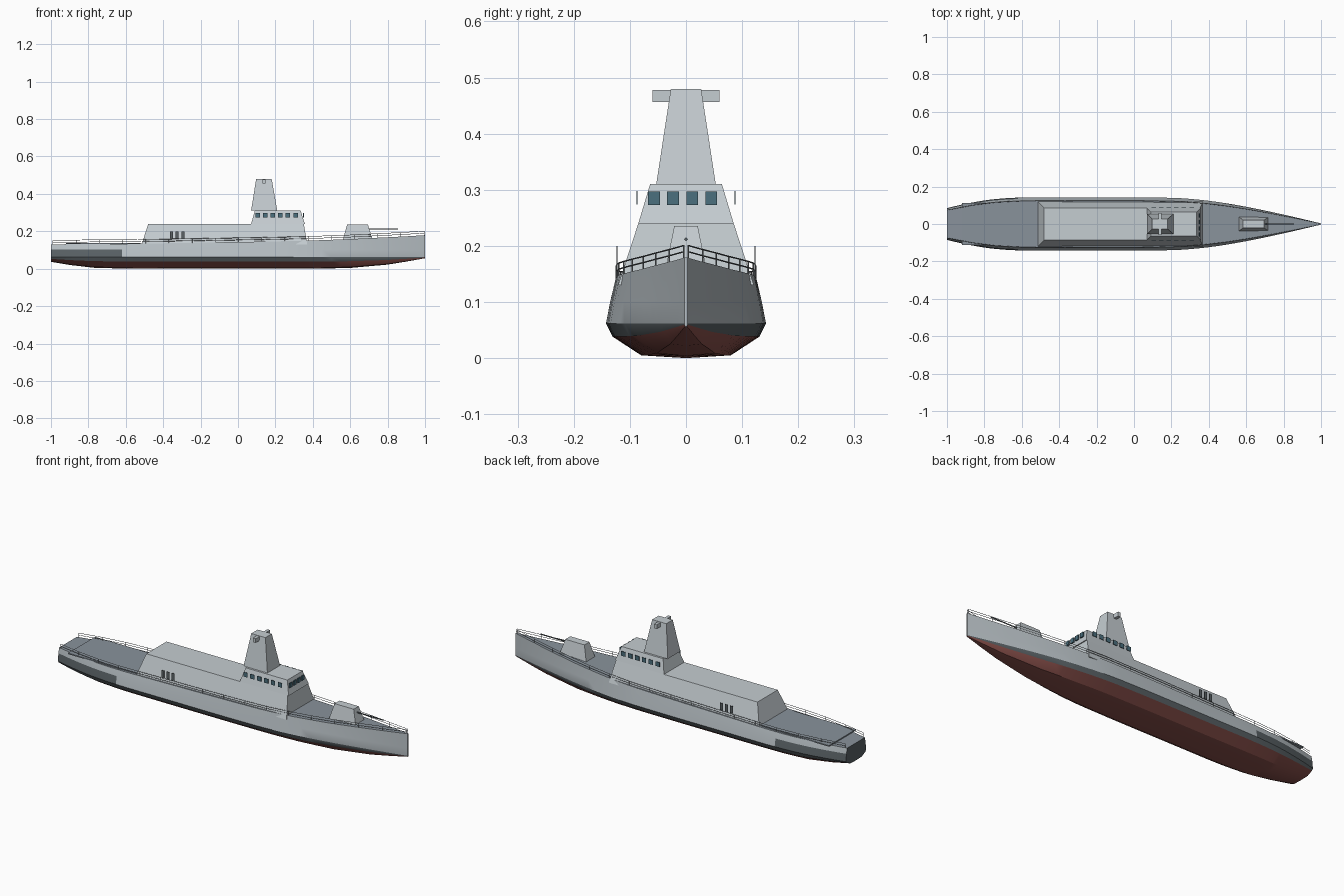
import bpy, bmesh
from mathutils import Vector

if "Cube" in bpy.data.objects:
    bpy.data.objects.remove(bpy.data.objects["Cube"])


def material(name, c):
    m = bpy.data.materials.new(name)
    m.diffuse_color = (*c, 1)
    m.use_nodes = True
    m.node_tree.nodes["Principled BSDF"].inputs["Base Color"].default_value = m.diffuse_color
    return m


GREY = material("hull_grey", (0.48, 0.53, 0.56))
DARK = material("boot_black", (0.10, 0.12, 0.13))
RED = material("bottom_red", (0.25, 0.08, 0.07))
DECK = material("deck_slate", (0.25, 0.29, 0.33))
UPPER = material("upper_grey", (0.56, 0.61, 0.64))
GLASS = material("window_glass", (0.07, 0.16, 0.21))
RAIL = material("rail_grey", (0.25, 0.28, 0.30))

# Stations along the ship: x, half beam, keel height, deck height
STATIONS = [
    (-1, .085, .037, .130), (-.9, .108, .020, .131), (-.77, .130, .005, .132),
    (-.62, .141, .001, .133), (-.4, .142, 0, .136), (.2, .140, 0, .146),
    (.4, .124, 0, .151), (.6, .092, .004, .158), (.8, .050, .022, .168),
    (.9, .027, .038, .173), (1, .003, .056, .179)]
DECK_RATIO = .88


def hull_at(x):
    """Smoothly interpolated half beam, keel and deck height at x."""
    S = STATIONS
    i = max(k for k in range(len(S) - 1) if S[k][0] <= x or k == 0)
    a, b = S[i], S[i + 1]
    h = b[0] - a[0]
    t = (x - a[0]) / h

    def slope(k, j):
        p, q = S[max(k - 1, 0)], S[min(k + 1, len(S) - 1)]
        return (q[j] - p[j]) / (q[0] - p[0])
    beam = ((2*t**3 - 3*t**2 + 1) * a[1] + (t**3 - 2*t**2 + t) * h * slope(i, 1)
            + (3*t**2 - 2*t**3) * b[1] + (t**3 - t**2) * h * slope(i + 1, 1))
    return beam, a[2] + t * (b[2] - a[2]), a[3] + t * (b[3] - a[3])


def finish(bm, name, mats):
    bmesh.ops.recalc_face_normals(bm, faces=bm.faces)
    me = bpy.data.meshes.new(name)
    bm.to_mesh(me)
    bm.free()
    for m in mats:
        me.materials.append(m)
    ob = bpy.data.objects.new(name, me)
    bpy.context.collection.objects.link(ob)
    return ob


def frustum(name, bottom, top, mat):
    """Tapered block; bottom and top are (x0, x1, half_width, z)."""
    bm = bmesh.new()
    rings = [[bm.verts.new(p) for p in
              ((a, -w, z), (b, -w, z), (b, w, z), (a, w, z))]
             for a, b, w, z in (bottom, top)]
    for r in rings:
        bm.faces.new(r)
    for k in range(4):
        n = (k + 1) % 4
        bm.faces.new((rings[0][k], rings[0][n], rings[1][n], rings[1][k]))
    return finish(bm, name, [mat])


def boxes(name, items, mat):
    """Several boxes in one object; items are (centre, size)."""
    bm = bmesh.new()
    for c, s in items:
        vs = bmesh.ops.create_cube(bm, size=1)["verts"]
        for v in vs:
            v.co = Vector(c) + Vector(a * b for a, b in zip(v.co, s))
    return finish(bm, name, [mat])


def tubes(name, paths, radius, mat):
    cu = bpy.data.curves.new(name, 'CURVE')
    cu.dimensions = '3D'
    cu.bevel_depth = radius
    cu.bevel_resolution = 0
    cu.use_fill_caps = True
    for pts in paths:
        sp = cu.splines.new('POLY')
        sp.points.add(len(pts) - 1)
        for p, co in zip(sp.points, pts):
            p.co = (*co, 1)
    cu.materials.append(mat)
    ob = bpy.data.objects.new(name, cu)
    bpy.context.collection.objects.link(ob)


# Hull: lofted half sections mirrored to both sides
xs = [-1]
for a, b in zip(STATIONS, STATIONS[1:]):
    xs += [a[0] + (b[0] - a[0]) * k / 4 for k in range(1, 5)]
bm = bmesh.new()
rings = []
for x in xs:
    b, k, d = hull_at(x)
    wl = .062
    half = [(.56 * b, k + .08 * (wl - k)), (.92 * b, k + .62 * (wl - k)),
            (b, wl), (.945 * b, .102), (DECK_RATIO * b, d)]
    sec = [(-y, z) for y, z in reversed(half)] + [(0, k)] + half
    rings.append([bm.verts.new((x, y, z)) for y, z in sec])
rows = [0, 0, 1, 2, 2, 2, 2, 1, 0, 0]
for x, r, s in zip(xs, rings, rings[1:]):
    for j, row in enumerate(rows):
        f = bm.faces.new((r[j], r[j + 1], s[j + 1], s[j]))
        f.material_index = 1 if x < -.63 and j in (1, 8) else row
    bm.faces.new((r[0], s[0], s[-1], r[-1])).material_index = 3
bm.faces.new(rings[0]).material_index = 1
bm.faces.new(rings[-1])
hull = finish(bm, "hull", [GREY, DARK, RED, DECK])
bpy.context.view_layer.objects.active = hull
hull.select_set(True)
bpy.ops.object.shade_smooth_by_angle(angle=.5)

# Aft deck plate
boxes("aft_deck_plate", [((-.72, 0, .134), (.40, .226, .006))], DECK)

# Superstructure, bridge, mast
frustum("deckhouse", (-.515, .37, .121, .13), (-.48, .352, .085, .24), UPPER)
frustum("bridge", (.07, .357, .085, .24), (.09, .335, .064, .31), UPPER)
frustum("mast", (.07, .21, .053, .31), (.097, .18, .027, .48), UPPER)
boxes("mast_crossbar", [((.138, 0, .467), (.016, .12, .022))], UPPER)

# Bridge windows on the front and both sides
wins = [((.35, -.057 + .034 * k, .285), (.006, .021, .024)) for k in range(4)]
wins += [((.105 + .0405 * k, s * .087, .286), (.024, .002, .024))
         for k in range(6) for s in (-1, 1)]
boxes("bridge_windows", wins, GLASS)

# Exhaust slits on both sides
boxes("exhaust_slits", [((-.355 + .03 * k, s * .123, .181), (.016, .002, .038))
                        for k in range(3) for s in (-1, 1)], DARK)

# Foredeck gun
frustum("gun_house", (.56, .72, .038, .152), (.583, .695, .021, .235), UPPER)
tubes("gun_barrel", [[(.69, 0, .212), (.856, 0, .212)]], .0035, DARK)

# Railings along both deck edges
N = 16
paths = []
for s in (-1, 1):
    edge = []
    for k in range(N + 1):
        x = -.99 + 1.985 * k / N
        b, _, d = hull_at(x)
        edge.append(Vector((x, s * DECK_RATIO * b * .99, d)))
    for h in (.011, .022):
        paths.append([p + Vector((0, 0, h)) for p in edge])
    paths += [[p, p + Vector((0, 0, .022))] for p in edge]
tubes("railings", paths, .0013, RAIL)
